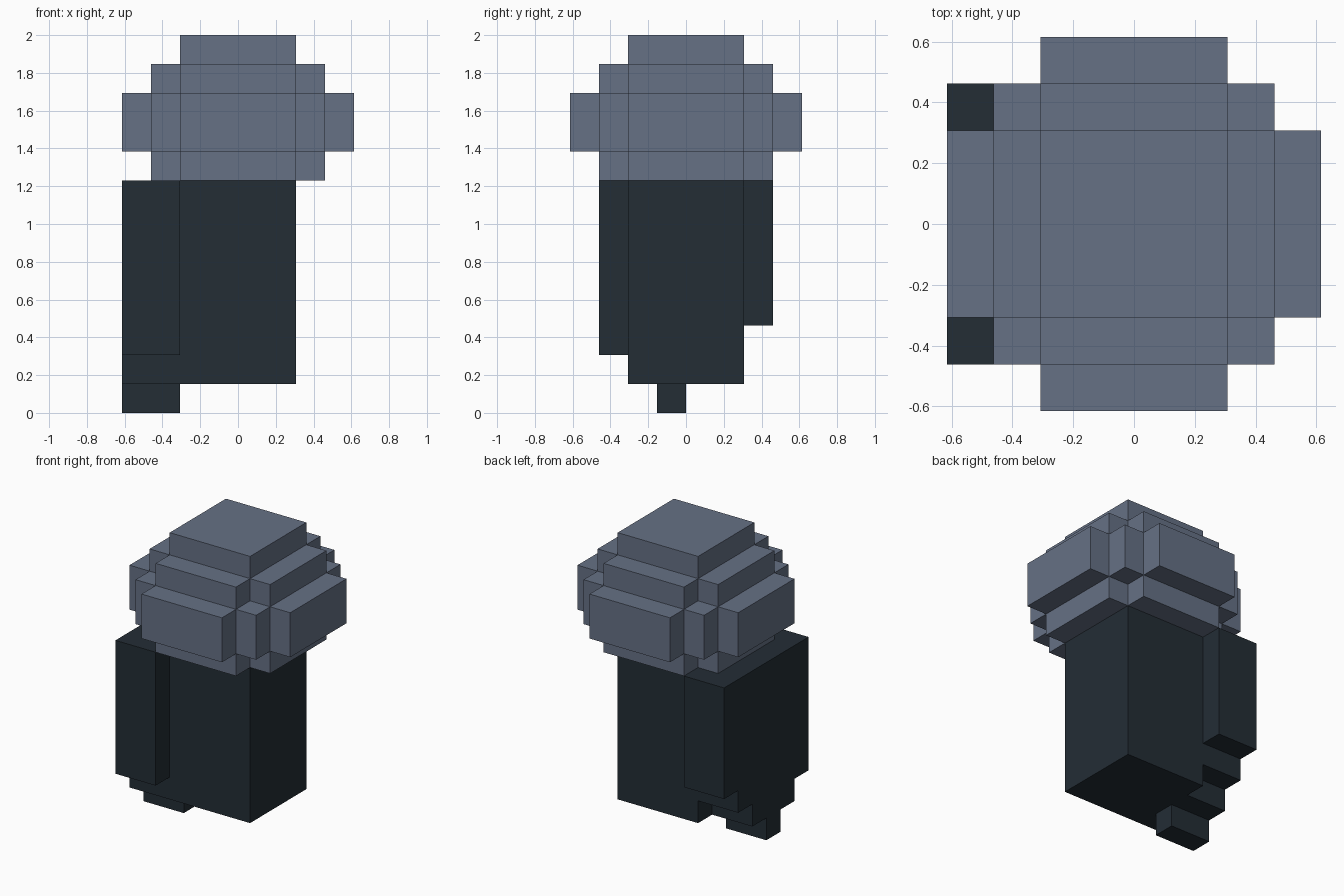
import bpy
import bmesh
from mathutils import Vector

if "Cube" in bpy.data.objects:
    bpy.data.objects.remove(bpy.data.objects["Cube"], do_unlink=True)

U = 2 / 13  # one block unit


def material(name, rgb):
    mat = bpy.data.materials.new(name)
    mat.use_nodes = True
    mat.diffuse_color = (*rgb, 1)
    mat.node_tree.nodes["Principled BSDF"].inputs["Base Color"].default_value = (*rgb, 1)
    return mat


slate = material("slate_grey", (0.133, 0.165, 0.235))
dark = material("dark_blue_grey", (0.0168, 0.0262, 0.0356))


def prism(name, outline, direction, mat):
    """Extrude a flat outline, given in block units, along a direction."""
    bm = bmesh.new()
    face = bm.faces.new([bm.verts.new(Vector(p) * U) for p in outline])
    ext = bmesh.ops.extrude_face_region(bm, geom=[face], use_keep_orig=True)
    verts = [g for g in ext["geom"] if isinstance(g, bmesh.types.BMVert)]
    bmesh.ops.translate(bm, verts=verts, vec=Vector(direction) * U)
    bmesh.ops.recalc_face_normals(bm, faces=bm.faces)
    mesh = bpy.data.meshes.new(name)
    bm.to_mesh(mesh)
    bm.free()
    mesh.materials.append(mat)
    obj = bpy.data.objects.new(name, mesh)
    bpy.context.collection.objects.link(obj)
    return obj


def head_layer(name, quarter, z0, z1):
    """Turn the corner steps through four quarters, then extrude upward."""
    pts, q = [], quarter
    for _ in range(4):
        pts += q
        q = [(-y, x) for x, y in q]
    prism(name, [(x, y, z0) for x, y in pts], (0, 0, z1 - z0), slate)


# Rounded blocky head, stacked in layers
cross = [(3, 2), (2, 2), (2, 3)]
stepped = [(4, 2), (3, 2), (3, 3), (2, 3), (2, 4)]
head_layer("head_base", cross, 8, 9)
head_layer("head_middle", stepped, 9, 11)
head_layer("head_upper", cross, 11, 12)
head_layer("head_cap", [(2, 2)], 12, 13)

# Main trunk
prism("body", [(-2, -2, 1), (2, -2, 1), (2, 2, 1), (-2, 2, 1)], (0, 0, 7), dark)

# Side slab with a stair-stepped lower end
steps = [(-3, 8), (-3, 2), (-2, 2), (-2, 1), (-1, 1), (-1, 0), (0, 0),
         (0, 1), (1, 1), (1, 2), (2, 2), (2, 3), (3, 3), (3, 8)]
prism("side_slab", [(-4, y, z) for y, z in steps], (2, 0, 0), dark)
